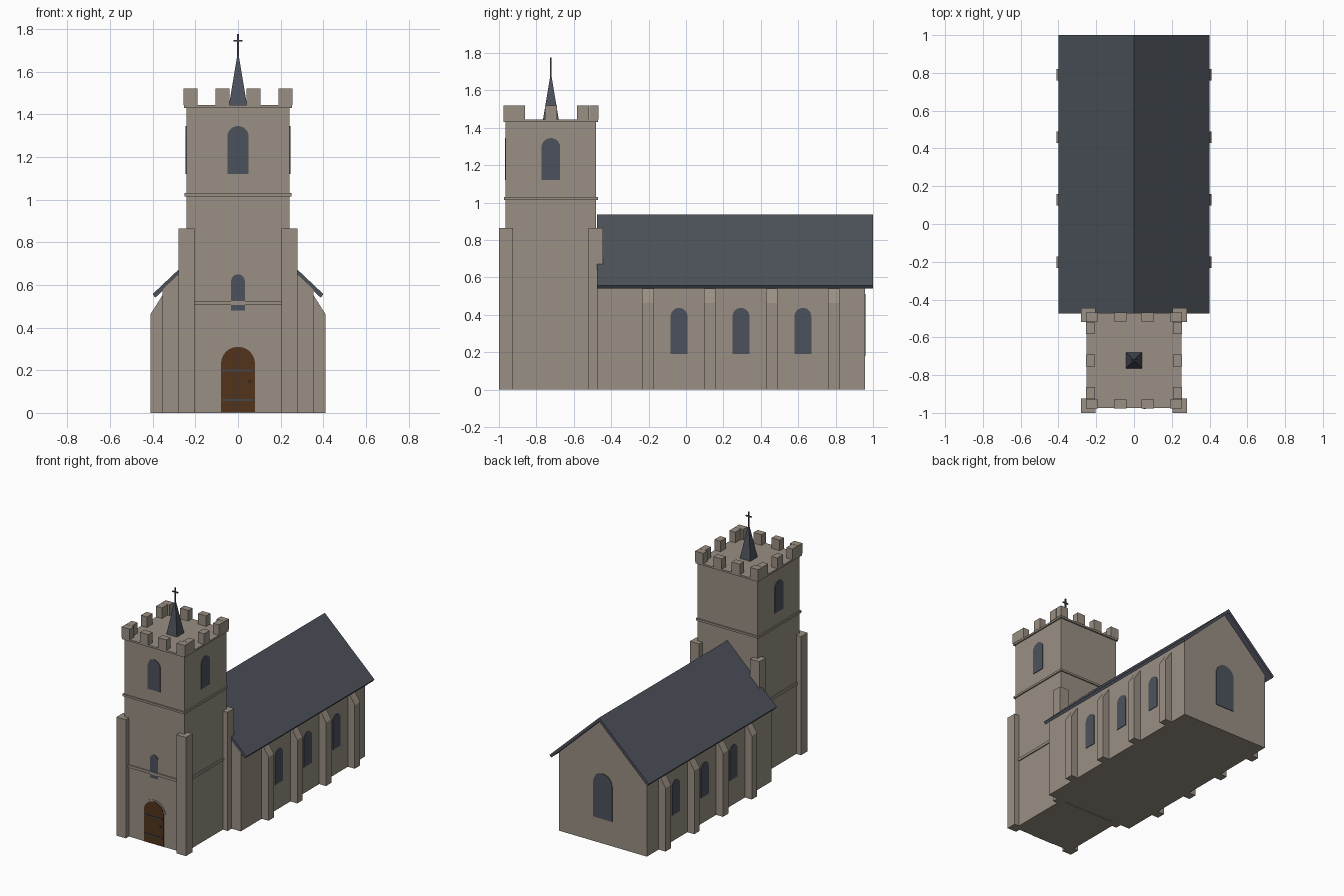
import bpy, bmesh, math
from mathutils import Matrix, Vector

cube = bpy.data.objects.get("Cube")
if cube:
    bpy.data.objects.remove(cube, do_unlink=True)


def material(name, colour):
    m = bpy.data.materials.new(name)
    m.use_nodes = True
    m.diffuse_color = (*colour, 1)
    m.node_tree.nodes["Principled BSDF"].inputs["Base Color"].default_value = (*colour, 1)
    return m


STONE = material("stone", (0.32, 0.275, 0.23))
SLATE = material("slate", (0.073, 0.085, 0.105))
GLASS = material("window_glass", (0.073, 0.084, 0.107))
WOOD = material("door_wood", (0.082, 0.033, 0.012))
IRON = material("iron", (0.06, 0.063, 0.075))


def finish(name, bm, mat):
    bmesh.ops.recalc_face_normals(bm, faces=bm.faces)
    mesh = bpy.data.meshes.new(name)
    bm.to_mesh(mesh)
    bm.free()
    mesh.materials.append(mat)
    obj = bpy.data.objects.new(name, mesh)
    bpy.context.collection.objects.link(obj)
    return obj


def box(name, x0, x1, y0, y1, z0, z1, mat=STONE):
    bm = bmesh.new()
    size = Matrix.Diagonal((x1 - x0, y1 - y0, z1 - z0, 1))
    centre = Matrix.Translation(((x0 + x1) / 2, (y0 + y1) / 2, (z0 + z1) / 2))
    bmesh.ops.create_cube(bm, size=1, matrix=centre @ size)
    return finish(name, bm, mat)


def prism(name, profile, y0, y1, mat=STONE):
    """Extrude an x-z profile along y."""
    bm = bmesh.new()
    face = bm.faces.new([bm.verts.new((x, y0, z)) for x, z in profile])
    new = bmesh.ops.extrude_face_region(bm, geom=[face])["geom"]
    moved = [v for v in new if isinstance(v, bmesh.types.BMVert)]
    bmesh.ops.translate(bm, vec=Vector((0, y1 - y0, 0)), verts=moved)
    return finish(name, bm, mat)


def arch(name, half, z0, z1, place, turn=0, proud=0.004, mat=GLASS):
    """Round-headed plate on a wall; unturned it faces the front."""
    profile = [(-half, z0), (half, z0)]
    for i in range(13):
        a = math.pi * i / 12
        profile.append((half * math.cos(a), z1 - half + half * math.sin(a)))
    obj = prism(name, profile, -proud, 0.004, mat)
    obj.data.transform(Matrix.Translation((*place, 0)) @ Matrix.Rotation(turn, 4, "Z"))
    return obj


SIDES = (("left", 1), ("right", -1))
HALF = 0.242      # tower half width
CY = -0.7225      # tower centre
FRONT = CY - HALF

# Tower body, string courses and parapet ledge
box("tower", -HALF, HALF, FRONT, CY + HALF, 0, 1.435)
for name, z0, z1, out in (("lower_course", 0.505, 0.525, 0.008),
                          ("upper_course", 1.015, 1.03, 0.009),
                          ("parapet_ledge", 1.43, 1.443, 0.01)):
    h = HALF + out
    box(name, -h, h, CY - h, CY + h, z0, z1)

# Corner buttresses of the tower
for side, s in SIDES:
    for end, e in (("front", -1), ("rear", 1)):
        x, y = s * 0.2425, CY + e * 0.24
        box(f"tower_buttress_{end}_{side}", x - 0.0375, x + 0.0375,
            y - 0.0375, y + 0.0375, 0, 0.865)

# Battlements
M = 0.0325
for e, y in (("front", CY - 0.23), ("rear", CY + 0.23)):
    for i, x in enumerate((-0.222, -0.073, 0.073, 0.222)):
        box(f"merlon_{e}_{i + 1}", x - M, x + M, y - 0.024, y + 0.024, 1.443, 1.52)
for side, s in SIDES:
    for i in range(3):
        x, y = s * 0.23, CY + (i - 1) * 0.172
        box(f"merlon_{side}_{i + 1}", x - 0.024, x + 0.024, y - M, y + M, 1.443, 1.52)

# Spire and cross
bm = bmesh.new()
bmesh.ops.create_cone(bm, cap_ends=True, segments=4, radius1=0.06, radius2=0.001, depth=0.25,
                      matrix=Matrix.Translation((0, CY, 1.567)) @ Matrix.Rotation(math.pi / 4, 4, "Z"))
finish("spire", bm, SLATE)
T = 0.004
box("cross_post", -T, T, CY - T, CY + T, 1.67, 1.777, IRON)
box("cross_arm", -0.022, 0.022, CY - T, CY + T, 1.741, 1.749, IRON)

# Tower windows
arch("tower_window_front", 0.05, 1.12, 1.345, (0, FRONT))
arch("tower_window_low", 0.032, 0.48, 0.65, (0, FRONT))
for side, s in SIDES:
    arch(f"tower_window_{side}", 0.05, 1.12, 1.345, (s * HALF, CY), s * math.pi / 2)

# Door with stone surround, straps and handle
arch("door_surround", 0.092, 0, 0.322, (0, FRONT), proud=0.003, mat=STONE)
arch("door", 0.08, 0.003, 0.31, (0, FRONT), proud=0.006, mat=WOOD)
for name, z in (("low", 0.06), ("high", 0.198)):
    box(f"door_strap_{name}", -0.075, 0.07, FRONT - 0.01, FRONT, z - 0.005, z + 0.005, IRON)
box("door_handle", 0.05, 0.062, FRONT - 0.014, FRONT, 0.139, 0.151, IRON)

# Nave walls with gables
BACK = 0.957
prism("nave", [(-0.355, 0), (0.355, 0), (0.355, 0.577), (0, 0.91), (-0.355, 0.577)], -0.475, BACK)

# Roof: two sloping slabs
prism("nave_roof", [(0, 0.935), (0.4, 0.557), (0.388, 0.54), (0, 0.907),
                    (-0.388, 0.54), (-0.4, 0.557)], -0.475, 1.0, SLATE)

# Nave buttresses and side windows
for side, s in SIDES:
    for i in range(4):
        y = -0.203 + i * 0.331
        prism(f"nave_buttress_{side}_{i + 1}",
              [(s * 0.34, 0), (s * 0.41, 0), (s * 0.41, 0.463), (s * 0.355, 0.55), (s * 0.34, 0.55)],
              y - 0.031, y + 0.031)
    for i in range(3):
        arch(f"nave_window_{side}_{i + 1}", 0.045, 0.19, 0.437,
             (s * 0.355, -0.037 + i * 0.331), s * math.pi / 2)

# Large window in the rear gable
arch("rear_window", 0.076, 0.18, 0.51, (0, BACK), math.pi)
